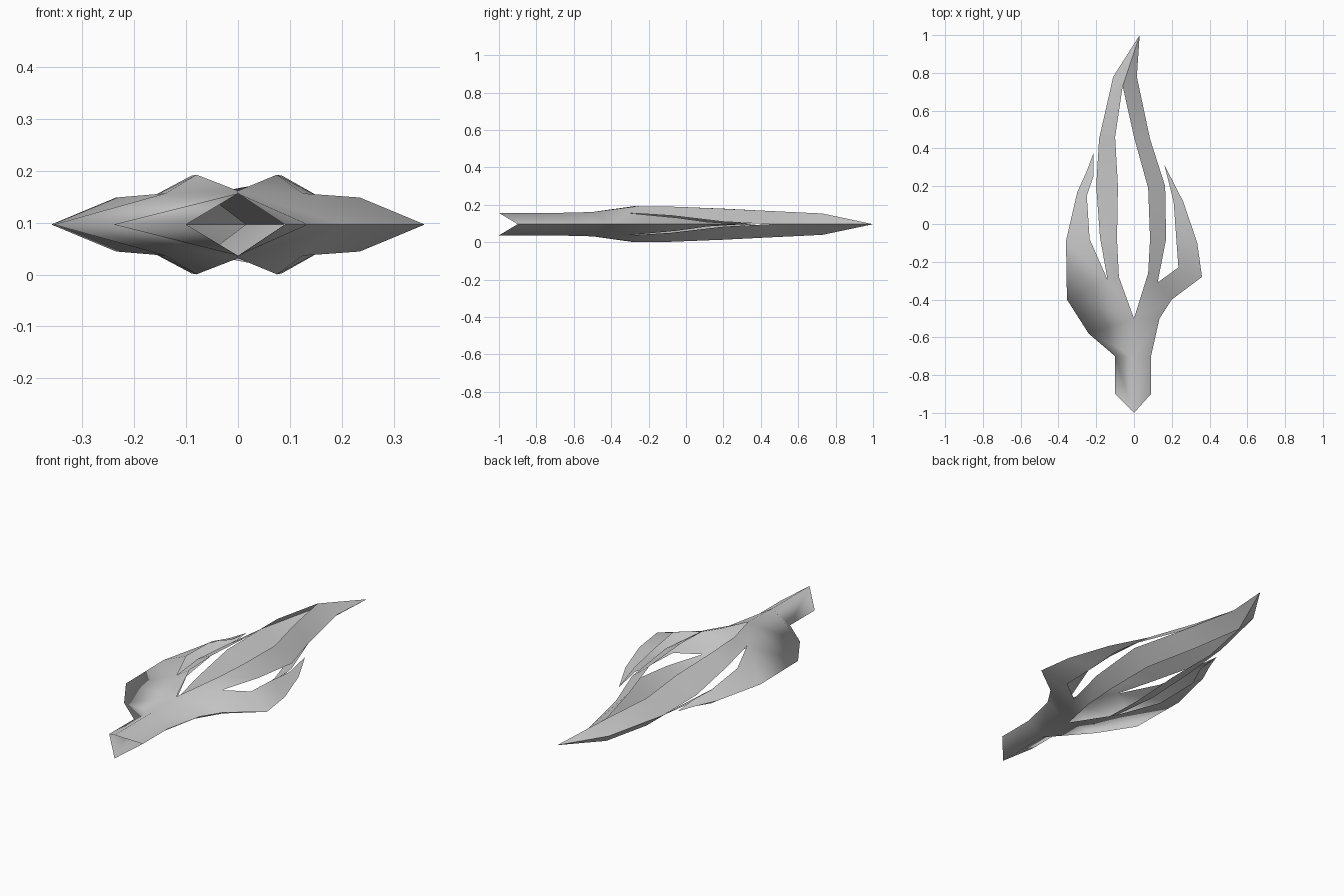
import bpy
import bmesh

cube = bpy.data.objects.get("Cube")
if cube:
    bpy.data.objects.remove(cube, do_unlink=True)

# One plain grey finish
grey = bpy.data.materials.new("light_grey")
grey.use_nodes = True
colour = (0.6, 0.6, 0.6, 1)
grey.diffuse_color = colour
grey.node_tree.nodes["Principled BSDF"].inputs["Base Color"].default_value = colour

bm = bmesh.new()
vertex_at = {}


def vert(point):
    """Return the shared vertex at a point, making it when it is new."""
    if point not in vertex_at:
        vertex_at[point] = bm.verts.new(point)
    return vertex_at[point]


def face(*points):
    """Add one face, always turned upwards."""
    new_face = bm.faces.new([vert(p) for p in points])
    new_face.normal_update()
    if new_face.normal.z < 0:
        new_face.normal_flip()
    new_face.smooth = True


def strip(inner, outer):
    """Join two rows of points with quads."""
    for i in range(len(inner) - 1):
        face(inner[i], inner[i + 1], outer[i + 1], outer[i])


def raised(flat_points, heights):
    return [(x, y, z) for (x, y), z in zip(flat_points, heights)]


def rim(flat_points):
    return [(x, y, 0.0) for x, y in flat_points]


# Shared centre line of the stem, and heights above the middle plane
ridge = [(0, -1, .06), (0, -.7, .06), (0, -.5, .065)]
crest_heights = [.096, .094, .083, .07, .057]
prong_heights = [.06, .046, .013, 0.0, 0.0]
leaf_heights = [.06, .052, .035, .012]
join = (-.06, .73)
tip = (.03, 1, 0.0)


def half(stem, crest, prong, leaf_inner, leaf_outer, leaf_tip):
    """Build one side of the upper sheet: stem, body, prong and leaf."""
    stem = rim(stem)
    crest = raised(crest + [join], crest_heights)
    prong = raised(prong, prong_heights)
    leaf_inner = raised(leaf_inner, leaf_heights)
    leaf_outer = rim(leaf_outer)
    leaf_tip = (*leaf_tip, 0.0)
    strip(ridge, stem)
    face(ridge[-1], crest[0], prong[0])
    face(ridge[-1], prong[0], leaf_outer[0], stem[-1])
    strip(crest, prong)
    face(crest[-1], tip, prong[-1])
    strip(leaf_inner, leaf_outer)
    face(leaf_inner[-1], leaf_tip, leaf_outer[-1])
    return stem + leaf_outer


# Right half, with the broad shoulder
shoulder = half(
    stem=[(-.1, -.9), (-.1, -.7), (-.24, -.58)],
    crest=[(-.08, -.28), (-.09, -.08), (-.085, .2), (-.1, .46)],
    prong=[(-.14, -.295), (-.18, -.07), (-.2, .2), (-.185, .45), (-.11, .78)],
    leaf_inner=[(-.14, -.295), (-.235, -.08), (-.25, .15), (-.215, .25)],
    leaf_outer=[(-.355, -.4), (-.36, -.09), (-.3, .17), (-.25, .28)],
    leaf_tip=(-.215, .375))

# Left half, with the slim shoulder and hooked leaf
half(
    stem=[(.09, -.9), (.09, -.7), (.135, -.5)],
    crest=[(.075, -.26), (.085, -.08), (.075, .19), (0.0, .46)],
    prong=[(.125, -.31), (.17, -.08), (.165, .2), (.085, .45), (.015, .78)],
    leaf_inner=[(.125, -.31), (.235, -.23), (.222, -.05), (.21, .115)],
    leaf_outer=[(.2, -.4), (.36, -.28), (.335, -.1), (.26, .12)],
    leaf_tip=(.16, .315))

# Sharp outer rim and tip crest; the broad shoulder stays softly rounded
soft = {vert(p) for p in shoulder[1:4]}
top_crest = {vert((*join, crest_heights[-1])), vert(tip)}
for edge in bm.edges:
    ends = set(edge.verts)
    on_rim = all(abs(v.co.z) < .0001 for v in ends)
    if (on_rim and not ends <= soft) or ends == top_crest:
        edge.smooth = False

mesh = bpy.data.meshes.new("flame_blade")
bm.to_mesh(mesh)
bm.free()
mesh.materials.append(grey)
blade = bpy.data.objects.new("flame_blade", mesh)
blade.location.z = .0965
bpy.context.collection.objects.link(blade)

# Mirror the upper sheet into the open lower sheet
mirror = blade.modifiers.new("lower_sheet", "MIRROR")
mirror.use_axis = (False, False, True)
mirror.merge_threshold = .0005
